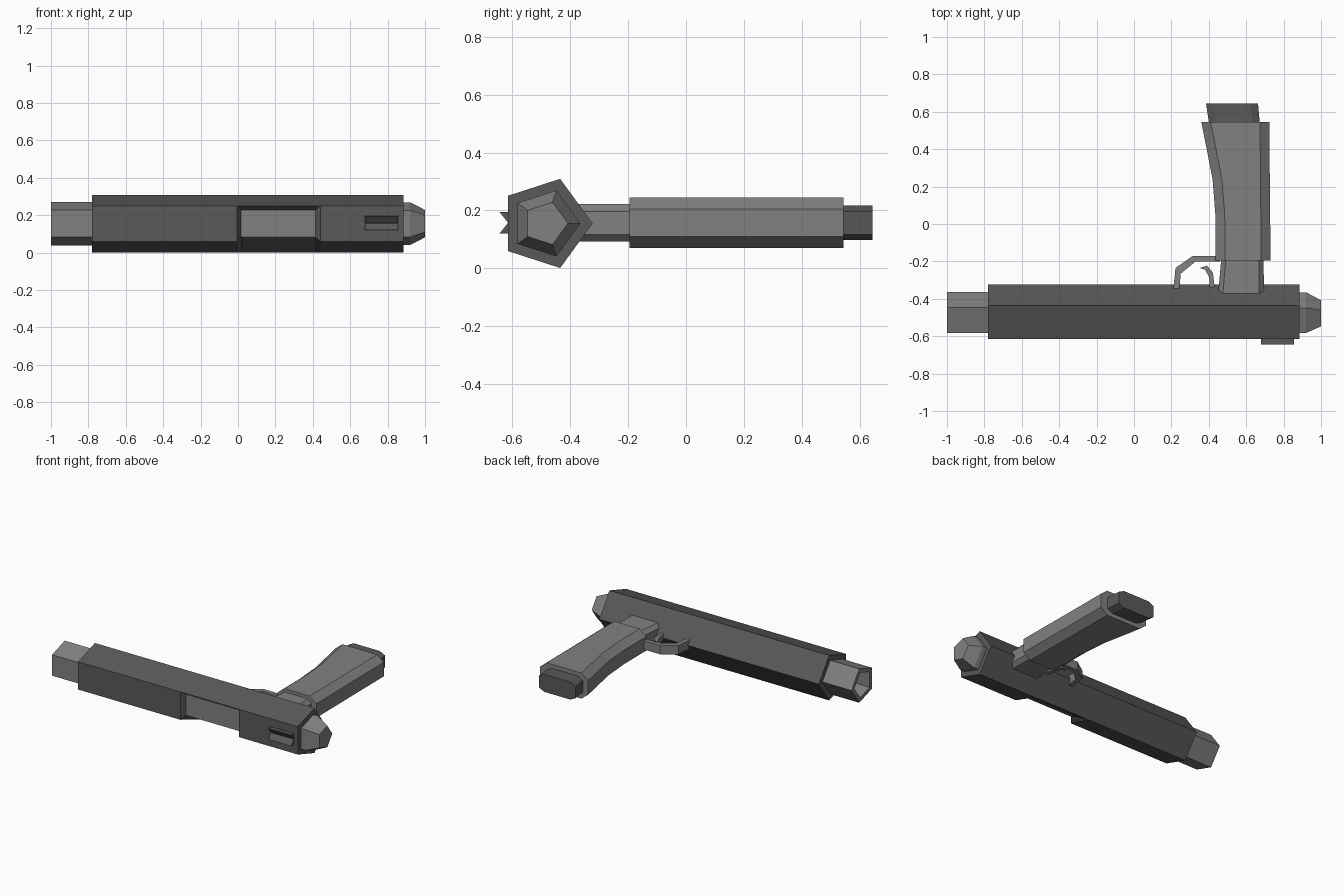
import bpy, bmesh, math

if "Cube" in bpy.data.objects:
    bpy.data.objects.remove(bpy.data.objects["Cube"])

CY, CZ = -0.485, 0.155   # axis of the body and barrel
GZ = 0.157               # mid-plane of the grip


def material(name, v):
    m = bpy.data.materials.new(name)
    m.diffuse_color = (v, v, v, 1)
    m.use_nodes = True
    m.node_tree.nodes["Principled BSDF"].inputs["Base Color"].default_value = m.diffuse_color
    return m


DARK, MID = material("dark_metal", 0.10), material("mid_metal", 0.22)


def loft(name, sections, mat, cap=True):
    """Bridge equal-length closed sections into one solid."""
    bm = bmesh.new()
    rings = [[bm.verts.new(p) for p in s] for s in sections]
    for a, b in zip(rings, rings[1:]):
        n = len(a)
        for i in range(n):
            j = (i + 1) % n
            bm.faces.new((a[i], a[j], b[j], b[i]))
    if cap:
        bm.faces.new(rings[0])
        bm.faces.new(rings[-1])
    bmesh.ops.remove_doubles(bm, verts=bm.verts, dist=1e-4)
    bmesh.ops.recalc_face_normals(bm, faces=bm.faces)
    me = bpy.data.meshes.new(name)
    bm.to_mesh(me)
    bm.free()
    me.materials.append(mat)
    ob = bpy.data.objects.new(name, me)
    bpy.context.collection.objects.link(ob)
    return ob


def penta(x, r):
    """Regular pentagon across x with one corner towards +y."""
    return [(x, CY + r * math.cos(k * math.tau / 5), CZ + r * math.sin(k * math.tau / 5))
            for k in range(5)]


def octa(y, x0, x1, h, flat, c, slant=0.0):
    """Chamfered rectangle across y; slant tilts it along x."""
    pts = [(x0, -flat), (x0, flat), (x0 + c, h), (x1 - c, h),
           (x1, flat), (x1, -flat), (x1 - c, -h), (x0 + c, -h)]
    return [(x, y, GZ + z) for x, z in pts]


def plate(name, pts, z0, z1, mat):
    return loft(name, [[(x, y, z) for x, y in pts] for z in (z0, z1)], mat)


# Main body: pentagonal tube with the port pressed in down to the barrel
def body_section(x, port):
    a, b, c, e, f = penta(x, 0.162)
    c, e = b and c, e
    top, low = c, e
    pts = [a, b, c]
    low = penta(x, 0.162)[3]
    foot = penta(x, 0.162)[4]
    if port:
        pts += [(x, -0.577, 0.225), (x, -0.577, 0.086)]
    else:
        pts += [c, low]
    return pts + [foot]


loft("main_body", [body_section(x, p) for x, p in
                   ((-0.78, 0), (-0.005, 0), (0.02, 1), (0.41, 1), (0.44, 0), (0.885, 0))], DARK)

# Barrel: runs through the body, hollow at the muzzle
R = 0.122
loft("barrel", [penta(0.5, R), penta(-1, R), penta(-1, R * 0.74), penta(-0.78, R * 0.74)], MID)

# Tapered rear cap
loft("rear_cap", [penta(0.86, 0.12), penta(0.92, 0.12), penta(1.0, 0.077)], MID)

# Rear sight with a V groove
sight = [(-0.60, 0.195), (-0.645, 0.195), (-0.615, 0.157), (-0.645, 0.12), (-0.60, 0.12)]
loft("rear_sight", [[(x, y, z) for y, z in sight] for x in (0.68, 0.855)], DARK)

# Grip, the neck joining it to the body, and the magazine end
loft("grip", [octa(y, x0, x1, 0.0875, 0.048, 0.05) for y, x0, x1 in
              ((-0.195, 0.437, 0.73), (0.05, 0.435, 0.728), (0.24, 0.42, 0.726), (0.545, 0.36, 0.724))], MID)
loft("grip_neck", [octa(-0.43, 0.445, 0.695, 0.065, 0.04, 0.025),
                   octa(-0.18, 0.467, 0.693, 0.065, 0.04, 0.025)], MID)
loft("magazine", [octa(0.5, 0.407, 0.676, 0.06, 0.04, 0.04),
                  octa(0.645, 0.385, 0.663, 0.06, 0.04, 0.04)], DARK)

# Trigger guard and trigger
plate("trigger_guard", [(0.46, -0.17), (0.315, -0.17), (0.222, -0.235), (0.208, -0.37),
                        (0.24, -0.37), (0.25, -0.265), (0.33, -0.2), (0.46, -0.2)], 0.125, 0.185, MID)
plate("trigger", [(0.352, -0.235), (0.39, -0.222), (0.422, -0.26), (0.435, -0.37),
                  (0.405, -0.37), (0.402, -0.285), (0.38, -0.245)], 0.135, 0.175, MID)
